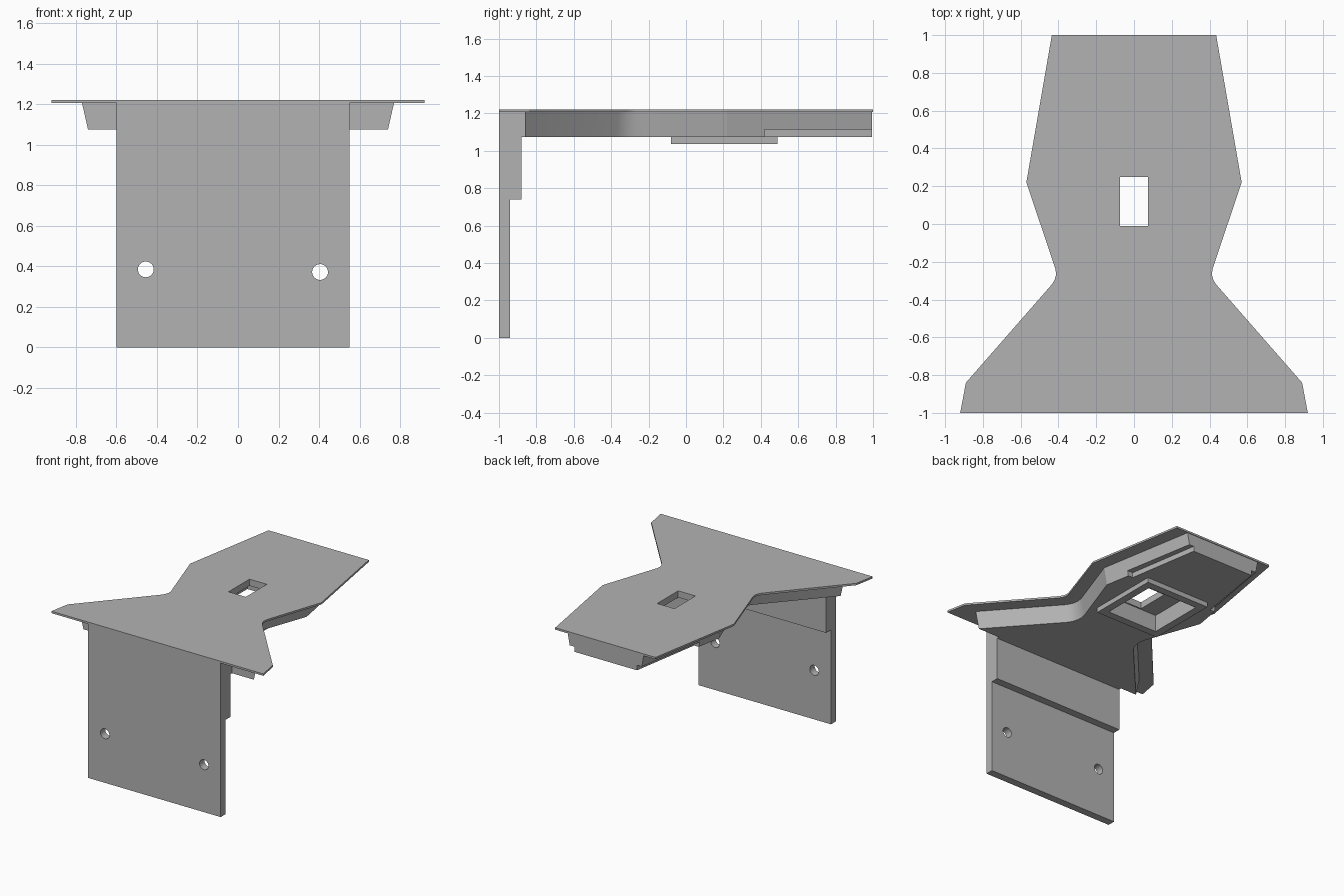
import bpy
import bmesh
import math

cube = bpy.data.objects.get("Cube")
if cube:
    bpy.data.objects.remove(cube, do_unlink=True)

# One plain grey for everything
grey = bpy.data.materials.new("plain_grey")
grey.use_nodes = True
grey.diffuse_color = (0.45, 0.45, 0.45, 1)
grey.node_tree.nodes["Principled BSDF"].inputs["Base Color"].default_value = (0.45, 0.45, 0.45, 1)


def loft(name, lower, upper, z0, z1):
    """Solid between two matching outlines at two heights."""
    bm = bmesh.new()
    low = [bm.verts.new((x, y, z0)) for x, y in lower]
    top = [bm.verts.new((x, y, z1)) for x, y in upper]
    bm.faces.new(low)
    bm.faces.new(top)
    n = len(low)
    for i in range(n):
        j = (i + 1) % n
        bm.faces.new((low[i], low[j], top[j], top[i]))
    bmesh.ops.recalc_face_normals(bm, faces=bm.faces)
    mesh = bpy.data.meshes.new(name)
    bm.to_mesh(mesh)
    bm.free()
    mesh.materials.append(grey)
    obj = bpy.data.objects.new(name, mesh)
    bpy.context.collection.objects.link(obj)
    return obj


def rect(x0, x1, y0, y1):
    return [(x0, y0), (x1, y0), (x1, y1), (x0, y1)]


def box(name, x0, x1, y0, y1, z0, z1):
    r = rect(x0, x1, y0, y1)
    return loft(name, r, r, z0, z1)


def mirrored(half):
    return half + [(-x, y) for x, y in reversed(half)]


def select_only(obj):
    bpy.ops.object.select_all(action="DESELECT")
    obj.select_set(True)
    bpy.context.view_layer.objects.active = obj


def boolean(obj, cutter, operation="DIFFERENCE"):
    select_only(obj)
    mod = obj.modifiers.new("cut", "BOOLEAN")
    mod.operation = operation
    mod.solver = "EXACT"
    mod.object = cutter
    bpy.ops.object.modifier_apply(modifier=mod.name)
    bpy.data.objects.remove(cutter, do_unlink=True)


# Thin top plate with a rounded waist
plate_half = [(0.92, -1), (0.89, -0.84), (0.435, -0.32), (0.42, -0.295),
              (0.413, -0.27), (0.415, -0.24), (0.57, 0.22), (0.435, 1)]
plate = mirrored(plate_half)
top_plate = loft("top_plate", plate, plate, 1.207, 1.222)

# Thick body under the plate, with sloping walls
upper_half = [(0.77, -0.86), (0.335, -0.365), (0.317, -0.335), (0.304, -0.3),
              (0.302, -0.26), (0.31, -0.22), (0.465, 0.22), (0.33, 0.995)]
lower_half = [(0.74, -0.86), (0.305, -0.37), (0.29, -0.34), (0.278, -0.305),
              (0.276, -0.26), (0.285, -0.215), (0.44, 0.22), (0.305, 0.995)]
body = loft("under_body", mirrored(lower_half), mirrored(upper_half), 1.075, 1.207)

# Notches along the lower rear edges
for side in (-1, 1):
    notch = [(side * x, y) for x, y in
             [(0.365, 0.42), (0.6, 0.42), (0.6, 1.1), (0.255, 1.1)]]
    boolean(body, loft("notch_cutter", notch, notch, 1.0, 1.115))

# Socket frame below, with a pocket and a window through the plate
boolean(body, box("socket_frame", -0.28, 0.28, -0.08, 0.49, 1.037, 1.1), "UNION")
boolean(body, box("pocket_cutter", -0.22, 0.22, -0.02, 0.43, 0.9, 1.17))
for part in (body, top_plate):
    boolean(part, box("window_cutter", -0.075, 0.075, -0.01, 0.25, 0.9, 1.4))

# Front panel, thicker along its upper part
section = [(-1, 0), (-0.94, 0), (-0.94, 0.74), (-0.88, 0.74), (-0.88, 1.075),
           (-0.85, 1.075), (-0.85, 1.207), (-1, 1.207)]
panel = loft("front_panel", section, section, -0.6, 0.55)
for v in panel.data.vertices:
    y, z, x = v.co
    v.co = (x, y, z)

# Screw holes in the panel
for x, z in ((-0.455, 0.385), (0.405, 0.372)):
    bpy.ops.mesh.primitive_cylinder_add(vertices=32, radius=0.039, depth=0.4,
                                        location=(x, -0.97, z),
                                        rotation=(math.pi / 2, 0, 0))
    drill = bpy.context.object
    drill.data.materials.append(grey)
    boolean(panel, drill)

for part in (top_plate, body, panel):
    select_only(part)
    bpy.ops.object.shade_smooth_by_angle(angle=math.radians(28))
